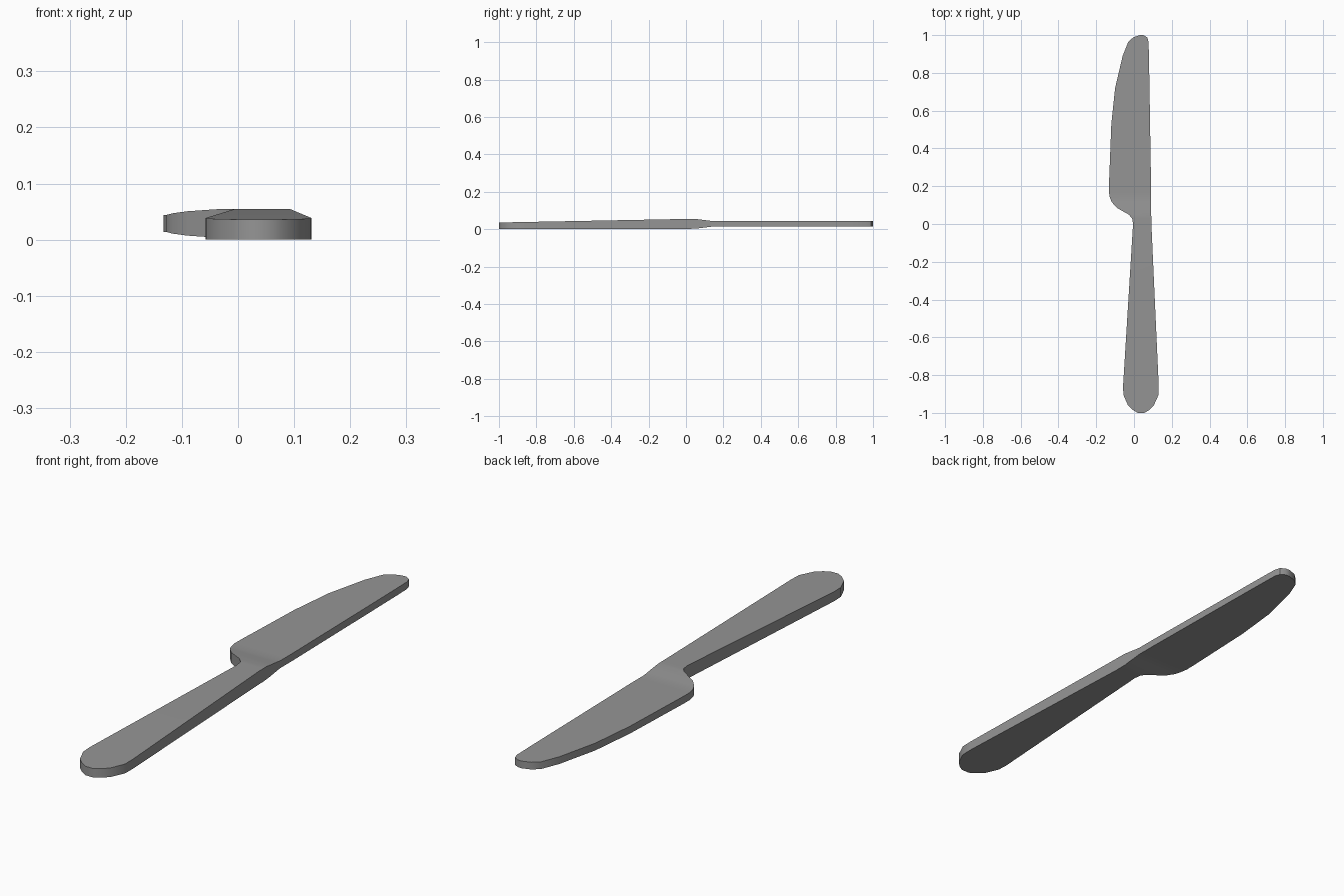
import bpy
import bmesh

if "Cube" in bpy.data.objects:
    bpy.data.objects.remove(bpy.data.objects["Cube"], do_unlink=True)

# One flat metal colour
steel = bpy.data.materials.new("grey_steel")
steel.use_nodes = True
colour = (0.3, 0.3, 0.3, 1)
steel.diffuse_color = colour
steel.node_tree.nodes["Principled BSDF"].inputs["Base Color"].default_value = colour

# Outline stations: y, cutting edge x, spine x
STATIONS = [
    (-1.0, 0.02, 0.055), (-0.985, -0.005, 0.08), (-0.96, -0.032, 0.105),
    (-0.905, -0.056, 0.13), (-0.86, -0.058, 0.131),
    (0.0, -0.005, 0.092), (0.03, -0.01, 0.092), (0.05, -0.028, 0.091),
    (0.085, -0.09, 0.091), (0.115, -0.117, 0.09), (0.14, -0.128, 0.09),
    (0.17, -0.133, 0.09), (0.22, -0.132, 0.09), (0.53, -0.12, 0.085),
    (0.72, -0.1, 0.082), (0.89, -0.06, 0.079), (0.965, -0.03, 0.077),
    (0.988, -0.004, 0.07), (1.0, 0.03, 0.05),
]
# Thickness along the length: y, underside z, top z
THICKNESS = [(-1.0, 0.0, 0.036), (0.0, 0.002, 0.055), (0.05, 0.003, 0.055),
             (0.14, 0.014, 0.044), (1.0, 0.014, 0.043)]


def thickness_at(y):
    for (y0, low0, top0), (y1, low1, top1) in zip(THICKNESS, THICKNESS[1:]):
        if y <= y1:
            t = (y - y0) / (y1 - y0)
            return low0 + t * (low1 - low0), top0 + t * (top1 - top0)


# Handle and blade: rectangular sections bridged along the length
bm = bmesh.new()
rings = []
for y, edge, spine in STATIONS:
    low, top = thickness_at(y)
    corners = [(edge, low), (spine, low), (spine, top), (edge, top)]
    rings.append([bm.verts.new((x, y, z)) for x, z in corners])
for a, b in zip(rings, rings[1:]):
    for i in range(4):
        j = (i + 1) % 4
        bm.faces.new((a[i], a[j], b[j], b[i]))
bm.faces.new(rings[0])
bm.faces.new(rings[-1])
bmesh.ops.recalc_face_normals(bm, faces=bm.faces)

mesh = bpy.data.meshes.new("table_knife")
bm.to_mesh(mesh)
bm.free()
mesh.materials.append(steel)
knife = bpy.data.objects.new("table_knife", mesh)
bpy.context.collection.objects.link(knife)

# Smooth around the rounded ends, sharp along the rims
bpy.ops.object.select_all(action="DESELECT")
knife.select_set(True)
bpy.context.view_layer.objects.active = knife
bpy.ops.object.shade_smooth_by_angle(angle=0.6)
